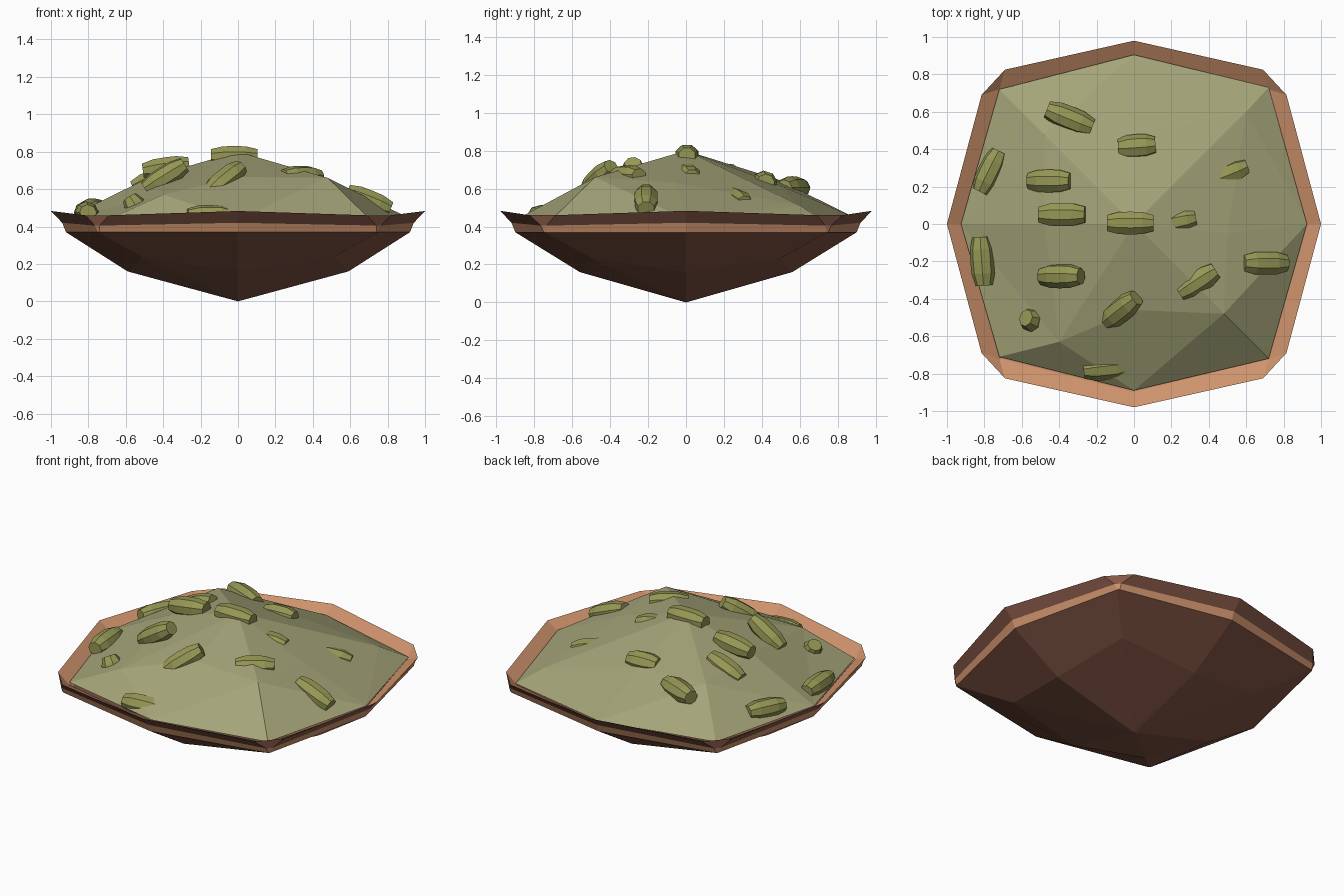
import bpy, bmesh
from math import radians, cos, sin, pi
from mathutils import Euler, Matrix, Vector

if "Cube" in bpy.data.objects:
    bpy.data.objects.remove(bpy.data.objects["Cube"])


def material(name, rgb):
    m = bpy.data.materials.new(name)
    m.diffuse_color = (*rgb, 1)
    m.use_nodes = True
    m.node_tree.nodes["Principled BSDF"].inputs["Base Color"].default_value = m.diffuse_color
    return m


def finish(name, bm, *mats):
    bmesh.ops.remove_doubles(bm, verts=bm.verts, dist=0.0005)
    bmesh.ops.recalc_face_normals(bm, faces=bm.faces)
    me = bpy.data.meshes.new(name)
    bm.to_mesh(me)
    bm.free()
    for m in mats:
        me.materials.append(m)
    ob = bpy.data.objects.new(name, me)
    bpy.context.collection.objects.link(ob)
    return ob


def bridge(bm, a, b, slot=0):
    n = len(a)
    for i in range(n):
        f = bm.faces.new((a[i], a[(i + 1) % n], b[(i + 1) % n], b[i]))
        f.material_index = slot


def squarish_ring(bm, mx, my, zm, c1, c2, zc):
    """Four side midpoints with a (possibly cut) corner between each."""
    pts = [(mx, 0, zm), (*c1, zc), (*c2, zc),
           (0, my, zm), (-c2[0], c2[1], zc), (-c1[0], c1[1], zc),
           (-mx, 0, zm), (-c1[0], -c1[1], zc), (-c2[0], -c2[1], zc),
           (0, -my, zm), (c2[0], -c2[1], zc), (c1[0], -c1[1], zc)]
    return [bm.verts.new(p) for p in pts]


clay = material("clay", (0.62, 0.29, 0.15))
dark_clay = material("dark_clay", (0.23, 0.095, 0.06))
mash = material("mash", (0.37, 0.37, 0.19))
green = material("green", (0.30, 0.31, 0.09))

# Bowl: pointed base, faceted wall, flared rim and inner lip
bm = bmesh.new()
profile = [
    (0.59, 0.56, 0.16, (0.51, 0.50), (0.51, 0.50), 0.235),
    (0.92, 0.90, 0.37, (0.75, 0.74), (0.74, 0.75), 0.37),
    (0.94, 0.92, 0.42, (0.765, 0.735), (0.74, 0.765), 0.405),
    (1.00, 0.98, 0.483, (0.815, 0.69), (0.69, 0.825), 0.46),
    (0.92, 0.90, 0.425, (0.72, 0.72), (0.72, 0.72), 0.415),
    (0.90, 0.88, 0.40, (0.70, 0.70), (0.70, 0.70), 0.39),
]
rings = [squarish_ring(bm, *p) for p in profile]
for slot, a, b in zip((1, 0, 1, 0, 0), rings, rings[1:]):
    bridge(bm, a, b, slot)
base = bm.verts.new((0, 0, 0))
for i in range(12):
    bm.faces.new((base, rings[0][(i + 1) % 12], rings[0][i])).material_index = 1
bmesh.ops.remove_doubles(bm, verts=bm.verts, dist=0.0005)
bmesh.ops.dissolve_degenerate(bm, dist=0.0005, edges=bm.edges)
finish("bowl", bm, clay, dark_clay)

# Mounded filling: peak, irregular shoulder ring, edge ring
bm = bmesh.new()
shoulder = [(0.50, -0.05, 0.63), (0.60, 0.60, 0.51), (0, 0.48, 0.625), (-0.48, 0.48, 0.65),
            (-0.48, 0, 0.66), (-0.40, -0.63, 0.57), (0, -0.46, 0.665), (0.48, -0.48, 0.66)]
edge = [(0.925, 0, 0.44), (0.72, 0.73, 0.425), (0, 0.905, 0.44), (-0.72, 0.72, 0.425),
        (-0.925, 0, 0.44), (-0.72, -0.71, 0.425), (0, -0.89, 0.44), (0.72, -0.72, 0.425)]
s = [bm.verts.new(p) for p in shoulder]
e = [bm.verts.new(p) for p in edge]
peak = bm.verts.new((0, 0, 0.80))
for i in range(8):
    j = (i + 1) % 8
    bm.faces.new((peak, s[i], s[j]))
    # keep each fold radiating from the shoulder corners
    if i % 2:
        bm.faces.new((s[i], e[i], e[j]))
        bm.faces.new((s[i], e[j], s[j]))
    else:
        bm.faces.new((s[i], e[i], s[j]))
        bm.faces.new((e[i], e[j], s[j]))
filling = finish("filling", bm, mash)
if filling.data.polygons[0].normal.z < 0:
    filling.data.flip_normals()


# Chunky green pieces scattered over the mound
def piece(index, loc, yaw, pitch=0, roll=0, length=0.25):
    bm = bmesh.new()
    loops = []
    for t, k in ((-0.5, 0.72), (-0.25, 1.0), (0, 1.03), (0.25, 1.0), (0.5, 0.72)):
        loops.append([bm.verts.new((t * length,
                                    0.064 * k * cos(pi / 8 + a * pi / 4),
                                    0.058 * k * sin(pi / 8 + a * pi / 4)))
                      for a in range(8)])
    for a, b in zip(loops, loops[1:]):
        bridge(bm, a, b)
    bm.faces.new(loops[0])
    bm.faces.new(loops[-1])
    ob = finish(f"green_piece_{index}", bm, green)
    rot = Matrix.Rotation(radians(yaw), 4, 'Z') @ Euler((radians(roll), radians(pitch), 0)).to_matrix().to_4x4()
    ob.matrix_world = Matrix.Translation(Vector(loc)) @ rot


pieces = [
    ((-0.02, 0.005, 0.775), 0, 0, 0, 0.25),
    ((0.015, 0.415, 0.635), 4, 0, -18, 0.20),
    ((-0.345, 0.565, 0.605), -22, 0, -20, 0.26),
    ((-0.77, 0.28, 0.49), 64, 0, 15, 0.24),
    ((-0.45, 0.23, 0.65), 0, -22, 0, 0.24),
    ((-0.385, 0.05, 0.715), 0, -8, 0, 0.25),
    ((-0.39, -0.28, 0.665), 0, -32, 10, 0.25),
    ((-0.81, -0.20, 0.475), 94, 0, 20, 0.26),
    ((0.70, -0.21, 0.54), 0, 22, 0, 0.25),
    ((0.23, 0.01, 0.67), 12, 6, 0, 0.20),
    ((0.50, 0.27, 0.54), 22, 10, -15, 0.22),
    ((-0.53, -0.52, 0.48), -20, 55, 0, 0.18),
    ((-0.15, -0.77, 0.455), 6, 0, 15, 0.24),
    ((0.34, -0.31, 0.665), 33, 0, 10, 0.23),
    ((-0.07, -0.46, 0.65), 38, -32, 15, 0.25),
]
for i, p in enumerate(pieces, 1):
    piece(i, *p)
